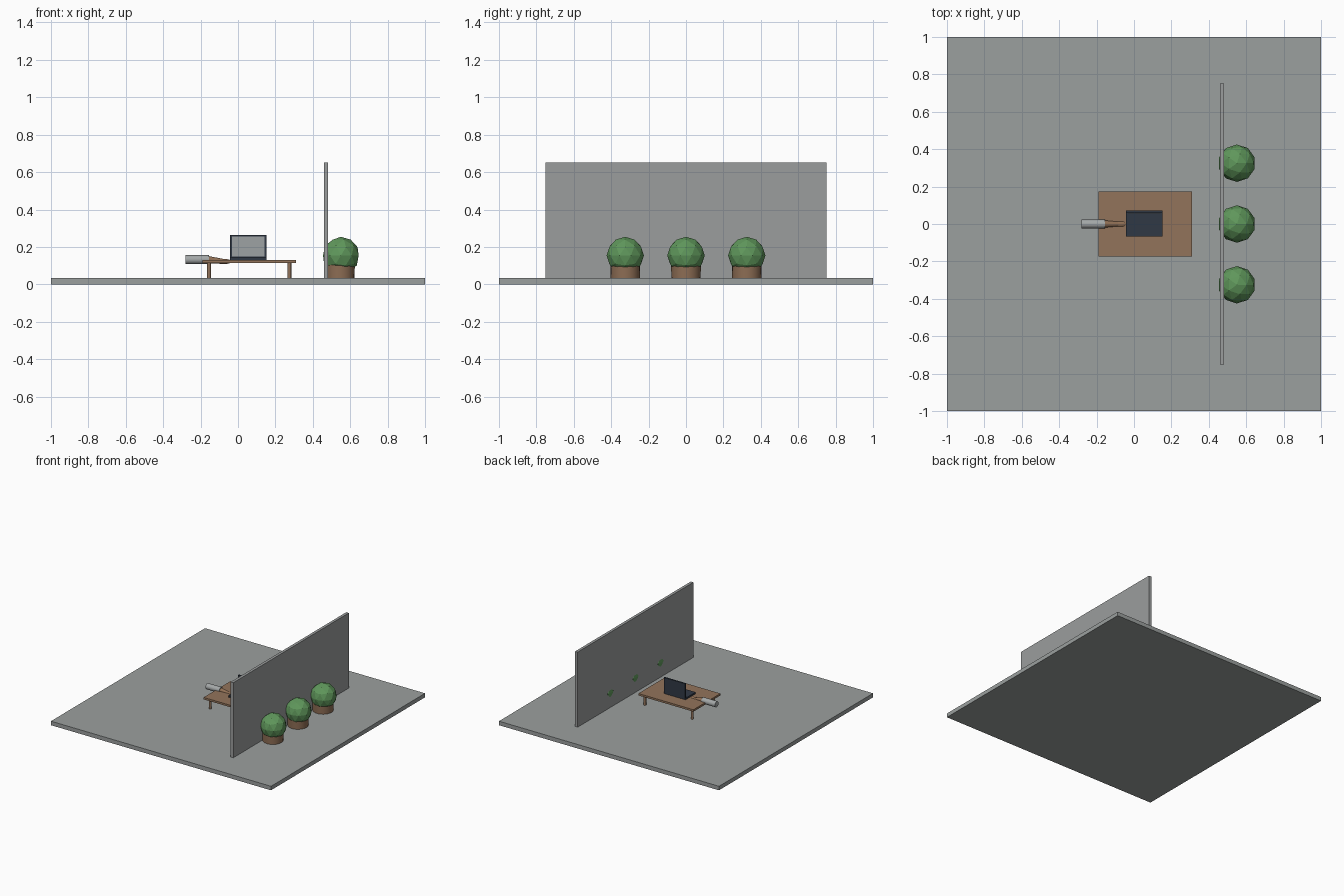
import bpy
import math

if "Cube" in bpy.data.objects:
    bpy.data.objects.remove(bpy.data.objects["Cube"])


def material(name, rgb):
    m = bpy.data.materials.new(name)
    m.diffuse_color = (*rgb, 1)
    m.use_nodes = True
    m.node_tree.nodes["Principled BSDF"].inputs["Base Color"].default_value = m.diffuse_color
    return m


CONCRETE = material("concrete grey", (0.33, 0.35, 0.345))
WALL = material("wall grey", (0.33, 0.34, 0.34))
WOOD = material("wood brown", (0.29, 0.175, 0.105))
CLAY = material("clay brown", (0.27, 0.155, 0.09))
LEAF = material("leaf green", (0.115, 0.31, 0.105))
NAVY = material("dark navy", (0.03, 0.04, 0.06))
GLASS = material("screen grey", (0.34, 0.36, 0.37))
CLOTH = material("sleeve grey", (0.37, 0.39, 0.39))
SKIN = material("skin brown", (0.28, 0.16, 0.09))


def finish(name, mat, smooth=False):
    ob = bpy.context.object
    ob.name = name
    ob.data.materials.append(mat)
    if smooth:
        bpy.ops.object.shade_smooth_by_angle(angle=math.radians(35))
    return ob


def box(name, mat, x, y, z):
    """Box from (low, high) ranges."""
    rs = (x, y, z)
    bpy.ops.mesh.primitive_cube_add(size=1, location=[(a + b) / 2 for a, b in rs])
    bpy.context.object.scale = [b - a for a, b in rs]
    bpy.ops.object.transform_apply(location=False, rotation=False, scale=True)
    return finish(name, mat)


def cone(name, mat, loc, r1, r2, depth, tilt=0, sides=20):
    """Frustum along z, turned about y by tilt."""
    bpy.ops.mesh.primitive_cone_add(vertices=sides, radius1=r1, radius2=r2, depth=depth,
                                    location=loc, rotation=(0, tilt, 0))
    return finish(name, mat, True)


# Ground slab and dividing wall
FLOOR = 0.033
box("floor", CONCRETE, (-1, 1), (-1, 1), (0, FLOOR))
box("wall", WALL, (0.459, 0.482), (-0.75, 0.75), (FLOOR, 0.65))

# Row of potted bushes
for y in (-0.325, 0, 0.325):
    cone("pot", CLAY, (0.545, y, 0.075), 0.078, 0.08, 0.084)
    bpy.ops.mesh.primitive_ico_sphere_add(subdivisions=2, radius=0.1, location=(0.55, y, 0.154))
    finish("bush", LEAF)

# Table
box("table_top", WOOD, (-0.19, 0.31), (-0.175, 0.175), (0.114, 0.13))
for x in (-0.155, 0.275):
    for y in (-0.14, 0.14):
        cone("table_leg", WOOD, (x, y, 0.0735), 0.01, 0.01, 0.083, sides=12)

# Laptop
box("laptop_base", NAVY, (-0.042, 0.152), (-0.066, 0.066), (0.13, 0.143))
box("laptop_lid", NAVY, (-0.042, 0.152), (0.058, 0.071), (0.14, 0.264))
box("laptop_screen", GLASS, (-0.033, 0.143), (0.055, 0.058), (0.15, 0.255))

# Arm resting on the table
cone("sleeve", CLOTH, (-0.217, 0, 0.132), 0.024, 0.024, 0.125, math.pi / 2, 16)
cone("forearm", SKIN, (-0.125, 0, 0.128), 0.019, 0.014, 0.08, math.radians(97), 12)
bpy.ops.mesh.primitive_uv_sphere_add(segments=12, ring_count=8, radius=1, location=(-0.075, 0, 0.122))
bpy.context.object.scale = (0.042, 0.018, 0.014)
finish("hand", SKIN, True)
